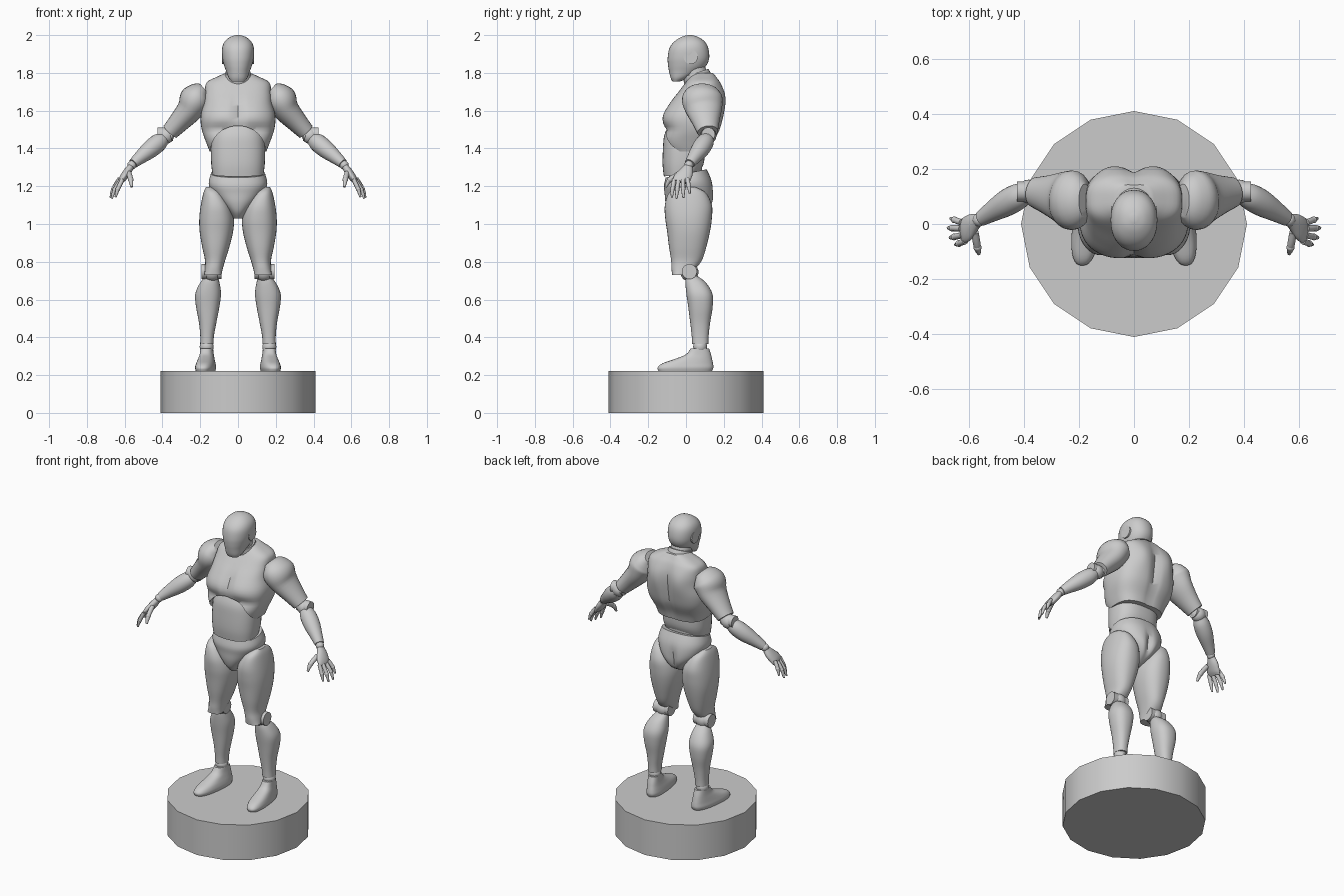
import bpy, bmesh, math
from mathutils import Vector


def smooth_rows(rows, k=4):
    """Catmull-Rom interpolation of section rows."""
    out = []
    for i in range(len(rows) - 1):
        a, b, c, d = rows[max(i - 1, 0)], rows[i], rows[i + 1], rows[min(i + 2, len(rows) - 1)]
        for j in range(k):
            t = j / k
            out.append([0.5 * (2 * q + (r - p) * t + (2 * p - 5 * q + 4 * r - s) * t * t
                               + (3 * q - p - 3 * r + s) * t ** 3)
                        for p, q, r, s in zip(a, b, c, d)])
    return out + [list(rows[-1])]


def skin(name, rings):
    """Bridge rings of points into one closed mesh object."""
    bm = bmesh.new()
    vs = [[bm.verts.new(p) for p in ring] for ring in rings]
    n = len(vs[0])
    for a, b in zip(vs, vs[1:]):
        for i in range(n):
            bm.faces.new((a[i], a[(i + 1) % n], b[(i + 1) % n], b[i]))
    bm.faces.new(vs[0])
    bm.faces.new(vs[-1])
    bmesh.ops.recalc_face_normals(bm, faces=bm.faces)
    mesh = bpy.data.meshes.new(name)
    bm.to_mesh(mesh)
    bm.free()
    ob = bpy.data.objects.new(name, mesh)
    bpy.context.collection.objects.link(ob)
    return ob


def loft(name, rows, e=2.3, s=1, warp=None, n=36):
    """Stack of level sections: (z, x0, x1, y0, y1, slope in y)."""
    rings = []
    for z, x0, x1, y0, y1, k in smooth_rows(rows):
        ring = []
        for i in range(n):
            a = 2 * math.pi * i / n
            c, d = math.cos(a), math.sin(a)
            dx = math.copysign(abs(c) ** (2 / e), c) * (x1 - x0) / 2
            dy = math.copysign(abs(d) ** (2 / e), d) * (y1 - y0) / 2
            p = Vector(((x0 + x1) / 2 + dx, (y0 + y1) / 2 + dy, z + k * dy))
            if warp:
                warp(p)
            p.x *= s
            ring.append(p)
        rings.append(ring)
    return skin(name, rings)


def tube(name, rows, s=1, n=24):
    """Limb along a path: (x, y, z, thickness radius, width radius along y)."""
    rows = smooth_rows(rows)
    pts = [Vector(r[:3]) for r in rows]
    rings = []
    for i, r in enumerate(rows):
        t = (pts[min(i + 1, len(pts) - 1)] - pts[max(i - 1, 0)]).normalized()
        v = (Vector((0, 1, 0)) - t * t.y).normalized()
        u = t.cross(v)
        ring = []
        for j in range(n):
            a = 2 * math.pi * j / n
            p = pts[i] + u * r[3] * math.cos(a) + v * r[4] * math.sin(a)
            ring.append(Vector((p.x * s, p.y, p.z)))
        rings.append(ring)
    return skin(name, rings)


def ball(name, loc, r):
    bpy.ops.mesh.primitive_uv_sphere_add(segments=24, ring_count=14, radius=r, location=loc)
    bpy.context.object.name = name


def disc(name, loc, r, depth):
    bpy.ops.mesh.primitive_cylinder_add(vertices=24, radius=r, depth=depth, location=loc,
                                        rotation=(0, math.pi / 2, 0))
    bpy.context.object.name = name


def bump(x, z, cx, cz, w, h):
    return math.exp(-((x - cx) / w) ** 2 - ((z - cz) / h) ** 2)


# Round pedestal, 16 sides
bpy.ops.mesh.primitive_cylinder_add(vertices=16, radius=0.41, depth=0.222, location=(0, 0, 0.111))
bpy.context.object.name = "pedestal"

# Head, ears and neck
loft("head", [(1.755, -.035, .035, -.072, -.03, 0), (1.775, -.05, .05, -.082, .015, 0),
              (1.81, -.063, .063, -.09, .075, 0), (1.84, -.074, .074, -.095, .108, 0),
              (1.88, -.083, .083, -.097, .123, 0), (1.93, -.084, .084, -.088, .118, 0),
              (1.965, -.071, .071, -.063, .1, 0), (1.99, -.042, .042, -.025, .065, 0),
              (2.0, -.01, .01, .01, .03, 0)], 2.2)
for s in (-1, 1):
    disc("ear_disc", (s * .073, .025, 1.885), .038, .022)
tube("neck", [(0, .04, 1.83, .058, .06), (0, .055, 1.78, .062, .062), (0, .08, 1.70, .075, .075)])
tube("neck_collar", [(0, .052, 1.80, .068, .07), (0, .06, 1.775, .073, .075), (0, .066, 1.755, .072, .075)])


# Chest with pectorals, spine groove and arched lower rim
def chest_form(p):
    ax = abs(p.x)
    if p.y < 0.02:
        p.y += .02 * bump(p.x, p.z, 0, 1.6, .018, .07) + .015 * bump(ax, p.z, .09, 1.50, .1, .025)
        p.y -= .006 * bump(ax, p.z, .085, 1.58, .06, .05)
    elif p.y > 0.08:
        p.y += .012 * bump(ax, p.z, .09, 1.66, .05, .08) - .022 * bump(p.x, p.z, 0, 1.58, .025, .16)


chest = loft("chest", [(1.385, -.15, .15, -.1, .13, 0), (1.43, -.168, .168, -.122, .145, 0),
                       (1.5, -.192, .192, -.12, .18, 0), (1.57, -.198, .198, -.12, .197, 0),
                       (1.64, -.182, .182, -.085, .203, 0), (1.70, -.176, .176, -.04, .198, 0),
                       (1.75, -.165, .165, -.002, .18, 0), (1.78, -.11, .11, .022, .16, 0),
                       (1.80, -.065, .065, .04, .145, 0)], 2.8, warp=chest_form, n=64)
bpy.ops.mesh.primitive_cylinder_add(vertices=48, radius=1, depth=1, location=(0, -.17, 1.385),
                                    rotation=(math.pi / 2, 0, 0))
cutter = bpy.context.object
cutter.scale = (.145, .135, .3)
bpy.context.view_layer.update()
mod = chest.modifiers.new("arch", 'BOOLEAN')
mod.operation, mod.object = 'DIFFERENCE', cutter
bpy.context.view_layer.objects.active = chest
bpy.ops.object.modifier_apply(modifier="arch")
bpy.data.objects.remove(cutter)

# Abdomen and waist joint
loft("abdomen", [(1.265, -.135, .135, -.117, .075, .14), (1.32, -.142, .142, -.124, .095, .05),
                 (1.40, -.143, .143, -.122, .1, 0), (1.47, -.135, .135, -.115, .1, 0),
                 (1.53, -.11, .11, -.09, .1, 0)], 2.5)
loft("waist_joint", [(1.2, -.12, .12, -.09, .08, 0), (1.3, -.12, .12, -.09, .085, 0)])


# Pelvis
def pelvis_form(p):
    if p.y > 0.04:
        p.y -= .025 * bump(p.x, p.z, 0, 1.13, .02, .07)


loft("pelvis", [(1.268, -.143, .143, -.107, .11, .2), (1.215, -.155, .155, -.117, .137, .1),
                (1.16, -.135, .135, -.113, .147, 0), (1.11, -.095, .095, -.108, .143, 0),
                (1.065, -.052, .052, -.092, .115, 0), (1.03, -.024, .024, -.06, .05, 0)],
     2.3, warp=pelvis_form, n=48)


# Foot turns slightly outward at the toes
def foot_splay(p):
    p.x -= .11 * (.08 - p.y)


FINGERS = [((-.612, -.062, 1.235), (-.636, -.071, 1.185), (-.648, -.075, 1.142)),
           ((-.622, -.04, 1.23), (-.653, -.047, 1.18), (-.668, -.05, 1.135)),
           ((-.628, -.016, 1.23), (-.66, -.015, 1.185), (-.675, -.014, 1.138)),
           ((-.626, .006, 1.24), (-.652, .015, 1.2), (-.665, .02, 1.162)),
           ((-.578, -.03, 1.27), (-.568, -.085, 1.235), (-.563, -.108, 1.195))]

for s, side in ((1, "right"), (-1, "left")):
    # Legs
    loft(side + "_thigh", [(1.195, -.17, -.12, -.04, .05, 0), (1.165, -.183, -.085, -.09, .105, 0),
                           (1.1, -.197, -.04, -.112, .137, 0), (1.03, -.205, -.022, -.11, .137, 0),
                           (.96, -.203, -.026, -.1, .127, 0), (.88, -.19, -.045, -.09, .108, 0),
                           (.81, -.175, -.067, -.079, .085, 0), (.765, -.175, -.08, -.077, .05, 0),
                           (.73, -.178, -.088, -.073, .0, 0)], 2.3, s)
    ball(side + "_knee_ball", (-s * .137, .018, .745), .048)
    disc(side + "_knee_pin", (-s * .14, .018, .748), .04, .105)
    loft(side + "_shin", [(.725, -.172, -.108, .0, .06, 0), (.69, -.2, -.098, -.003, .105, 0),
                          (.63, -.226, -.09, .002, .14, 0), (.56, -.222, -.099, .012, .141, 0),
                          (.48, -.207, -.114, .022, .128, 0), (.41, -.2, -.127, .03, .12, 0),
                          (.365, -.2, -.13, .033, .118, 0)], 2.3, s)
    ball(side + "_ankle_ball", (-s * .166, .075, .35), .037)
    loft(side + "_foot", [(.222, -.21, -.115, -.146, .138, 0), (.24, -.214, -.111, -.15, .145, 0),
                          (.262, -.21, -.115, -.125, .143, 0), (.285, -.205, -.122, -.06, .138, 0),
                          (.31, -.2, -.128, .0, .132, 0), (.342, -.197, -.132, .025, .122, 0)],
         2.5, s, foot_splay)

    # Arms
    tube(side + "_upper_arm", [(-.178, .085, 1.715, .035, .06), (-.2, .085, 1.695, .064, .092),
                               (-.225, .086, 1.66, .084, .108), (-.255, .095, 1.605, .07, .097),
                               (-.312, .106, 1.54, .056, .072), (-.36, .115, 1.488, .046, .055)], s)
    ball(side + "_elbow_ball", (-s * .382, .118, 1.467), .043)
    disc(side + "_elbow_pin", (-s * .385, .118, 1.475), .036, .08)
    tube(side + "_forearm", [(-.392, .115, 1.455, .034, .036), (-.42, .1, 1.432, .047, .047),
                             (-.465, .075, 1.395, .047, .048), (-.52, .042, 1.35, .035, .036),
                             (-.555, .02, 1.32, .026, .028)], s)
    ball(side + "_wrist_ball", (-s * .562, .015, 1.312), .024)

    # Hands
    tube(side + "_palm", [(-.568, .012, 1.303, .018, .024), (-.588, .0, 1.273, .021, .038),
                          (-.61, -.02, 1.242, .019, .046), (-.624, -.027, 1.222, .011, .043)], s)
    for i, (a, b, c) in enumerate(FINGERS):
        r = .014 if i == 4 else .0115
        tube(side + ("_thumb" if i == 4 else "_finger_%d" % (i + 1)),
             [(*a, r, r), (*b, r * .95, r * .95), (*c, r * .45, r * .45)], s, 12)
        ball(side + "_finger_joint", (s * b[0], b[1], b[2]), r * 1.06)

# Smooth shading everywhere, the pedestal fully smooth
bpy.ops.object.select_all(action='SELECT')
bpy.ops.object.shade_smooth_by_angle(angle=math.radians(40))
bpy.ops.object.select_all(action='DESELECT')
base = bpy.data.objects["pedestal"]
base.select_set(True)
bpy.context.view_layer.objects.active = base
bpy.ops.object.shade_smooth()
